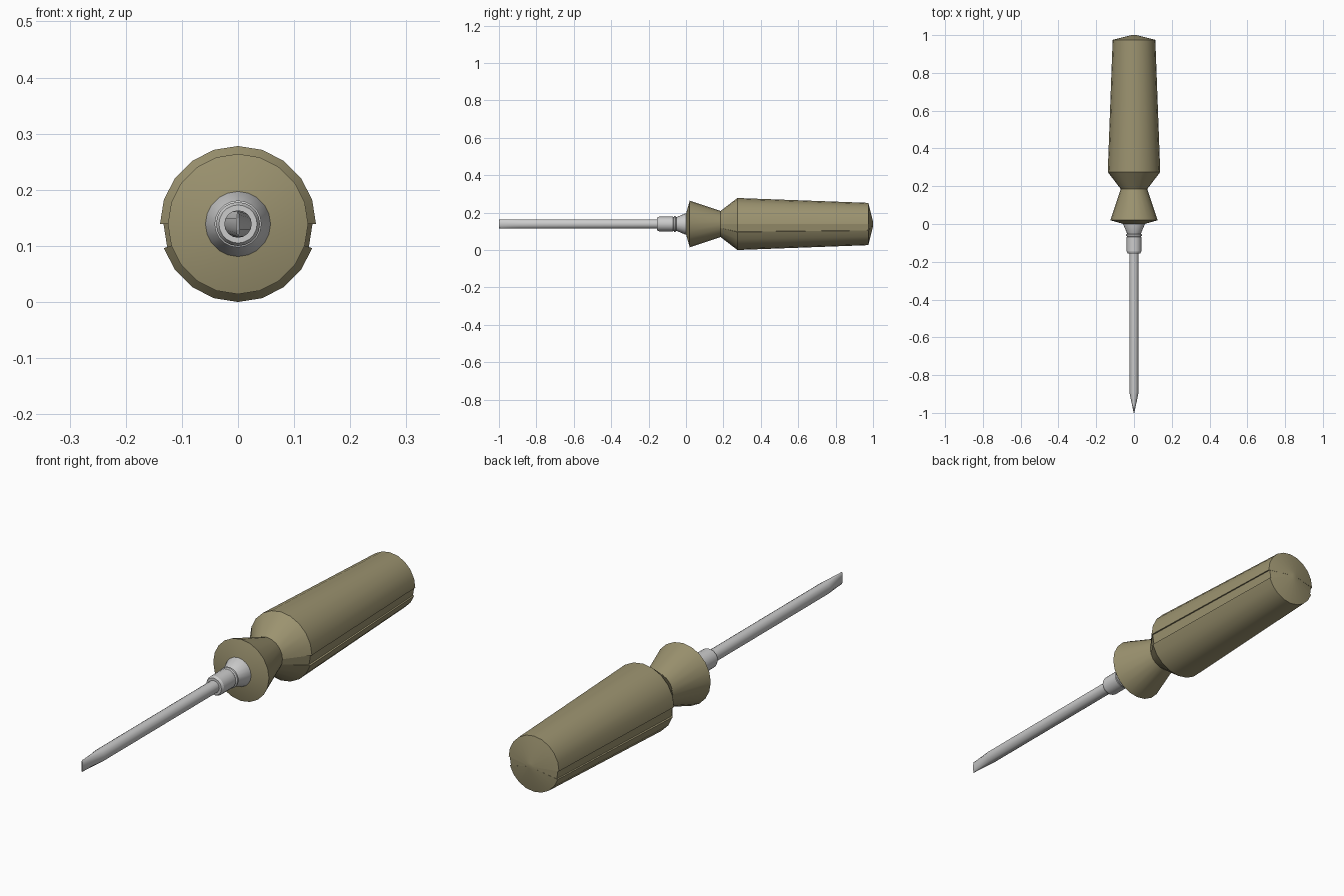
import bpy, bmesh, math

if "Cube" in bpy.data.objects:
    bpy.data.objects.remove(bpy.data.objects["Cube"])

AXIS_Z = 0.139


def lathe(name, profile, sides, section=None, mat=None, smooth=25):
    """Loft rings along y. profile: (y, radius, groove scale, x scale)."""
    section = section or [(360 / sides * i, False) for i in range(sides)]
    bm = bmesh.new()
    rings = []
    for y, r, groove, sx in profile:
        ring = []
        for deg, recessed in section:
            a = math.radians(deg)
            rr = r * (groove if recessed else 1)
            ring.append(bm.verts.new((rr * math.cos(a) * sx, y, AXIS_Z + rr * math.sin(a))))
        rings.append(ring)
    n = len(section)
    for a, b in zip(rings, rings[1:]):
        for i in range(n):
            j = (i + 1) % n
            bm.faces.new((a[i], a[j], b[j], b[i]))
    bm.faces.new(rings[0])
    bm.faces.new(rings[-1])
    bmesh.ops.remove_doubles(bm, verts=bm.verts, dist=1e-5)
    bmesh.ops.recalc_face_normals(bm, faces=bm.faces)
    me = bpy.data.meshes.new(name)
    bm.to_mesh(me)
    bm.free()
    ob = bpy.data.objects.new(name, me)
    bpy.context.collection.objects.link(ob)
    if mat:
        me.materials.append(mat)
    bpy.ops.object.select_all(action='DESELECT')
    ob.select_set(True)
    bpy.context.view_layer.objects.active = ob
    bpy.ops.object.shade_smooth_by_angle(angle=math.radians(smooth))
    return ob


khaki = bpy.data.materials.new("khaki_plastic")
khaki.diffuse_color = (0.33, 0.29, 0.16, 1)
khaki.use_nodes = True
khaki.node_tree.nodes["Principled BSDF"].inputs["Base Color"].default_value = khaki.diffuse_color

# Handle section: 20 sides, with one facet on each flank sunk as a groove
section = []
for i in range(20):
    deg = 18 * i
    if deg == 0:
        section += [(0, True), (0, False)]
    elif deg == 180:
        section += [(180, False), (180, True)]
    elif deg == 198:
        section += [(198, True), (198, False)]
    elif deg == 342:
        section += [(342, False), (342, True)]
    else:
        section.append((deg, False))

# Handle: flared finger guard, neck, long tapering grip, shallow domed end
lathe("handle", [
    (0.0, 0.055, 1, 1),
    (0.02, 0.125, 1, 1),
    (0.185, 0.07, 1, 1),
    (0.275, 0.139, 0.955, 1),
    (0.975, 0.113, 0.955, 1),
    (1.0, 0.012, 0.955, 1),
], 20, section, khaki)

# Ferrule: cone against the handle, thin ring groove, chamfered sleeve
lathe("ferrule", [
    (0.01, 0.058, 1, 1),
    (0.0, 0.058, 1, 1),
    (-0.052, 0.036, 1, 1),
    (-0.056, 0.042, 1, 1),
    (-0.063, 0.042, 1, 1),
    (-0.066, 0.036, 1, 1),
    (-0.070, 0.039, 1, 1),
    (-0.145, 0.039, 1, 1),
    (-0.155, 0.034, 1, 1),
], 20)

# Shaft ending in a flat wedge blade
lathe("shaft", [
    (-0.14, 0.0245, 1, 1),
    (-0.89, 0.0245, 1, 1),
    (-1.0, 0.0245, 1, 0.08),
], 16)
